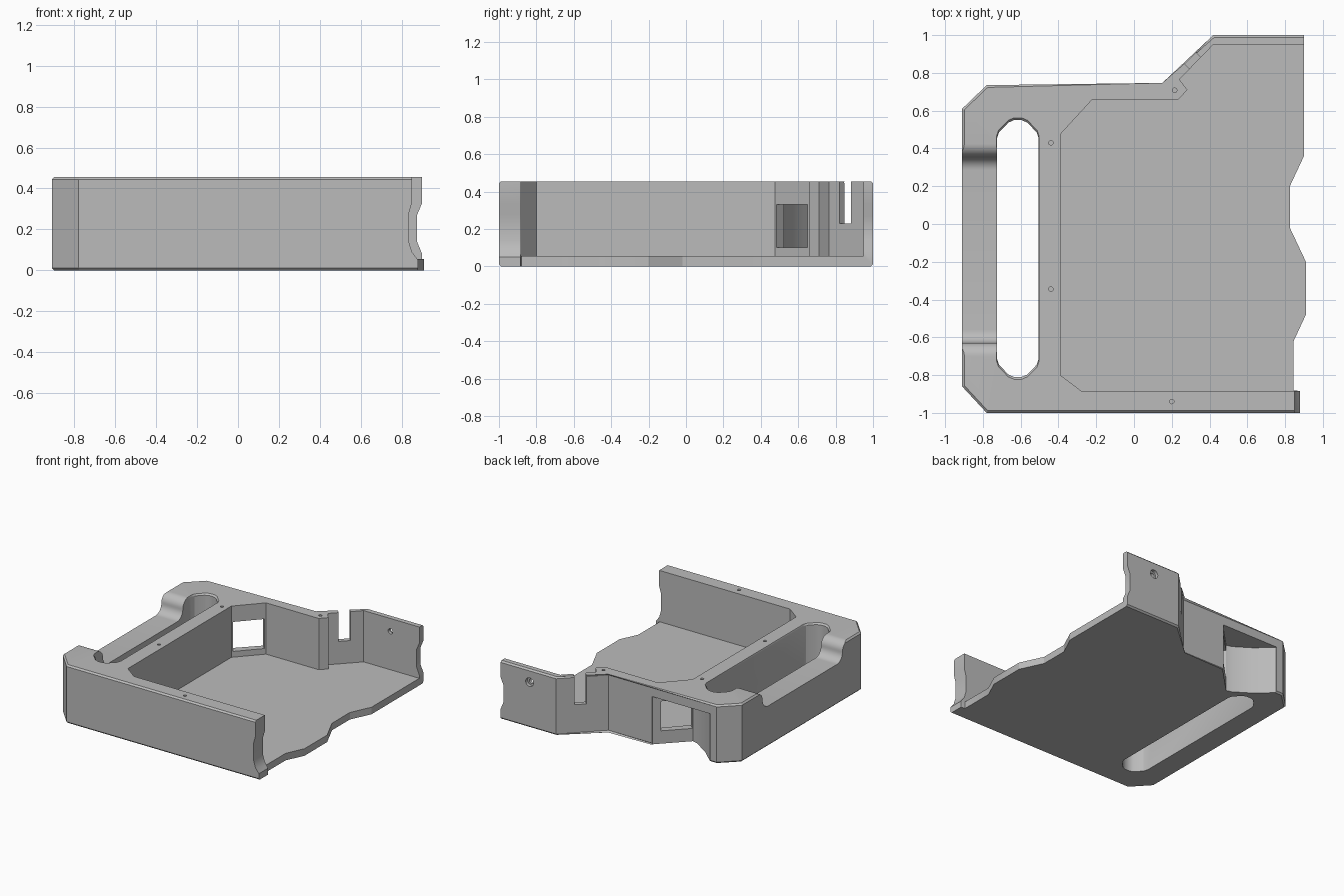
import bpy, bmesh, math
from mathutils import Matrix, Vector

cube = bpy.data.objects.get("Cube")
if cube:
    bpy.data.objects.remove(cube, do_unlink=True)

TOP = 0.455
FLOOR = 0.055


def add_object(name, bm):
    bmesh.ops.recalc_face_normals(bm, faces=bm.faces)
    mesh = bpy.data.meshes.new(name)
    bm.to_mesh(mesh)
    bm.free()
    obj = bpy.data.objects.new(name, mesh)
    bpy.context.collection.objects.link(obj)
    return obj


def prism(points, low, high, axis="z", grow=1.0):
    """Extrude a profile along an axis; grow widens the far end about its middle."""
    def place(a, b, h):
        return {"z": (a, b, h), "x": (h, a, b), "y": (a, h, b)}[axis]
    bm = bmesh.new()
    n = len(points)
    ca = (min(p[0] for p in points) + max(p[0] for p in points)) / 2
    cb = (min(p[1] for p in points) + max(p[1] for p in points)) / 2
    ends = []
    for h, dist in ((low, 0), (high, grow - 1)):
        ring = []
        for a, b in points:
            d = Vector((a - ca, b - cb))
            d += d.normalized() * dist
            ring.append(bm.verts.new(place(ca + d.x, cb + d.y, h)))
        ends.append(ring)
        bm.faces.new(ring)
    for i in range(n):
        j = (i + 1) % n
        bm.faces.new((ends[0][i], ends[0][j], ends[1][j], ends[1][i]))
    return bm


def box(center, size, turn=0.0):
    bm = bmesh.new()
    bmesh.ops.create_cube(bm, size=1, matrix=Matrix.Translation(center)
                          @ Matrix.Rotation(turn, 4, "Z") @ Matrix.Diagonal((*size, 1)))
    return bm


def rod(center, radius, length, along_y=False):
    bm = bmesh.new()
    spin = Matrix.Rotation(math.pi / 2 if along_y else 0, 4, "X")
    bmesh.ops.create_cone(bm, cap_ends=True, segments=20, radius1=radius, radius2=radius,
                          depth=length, matrix=Matrix.Translation(center) @ spin)
    return bm


# Solid body outline, with the broken edge on the +x side
outline = [(-0.91, -0.86), (-0.78, -1), (0.88, -1), (0.88, -0.885), (0.845, -0.88),
           (0.845, -0.62), (0.91, -0.48), (0.91, -0.2), (0.825, -0.02), (0.825, 0.2),
           (0.9, 0.36), (0.9, 1), (0.42, 1), (0.155, 0.735), (-0.78, 0.735), (-0.91, 0.61)]
bm = prism(outline, 0, TOP)
rim = [e for e in bm.edges
       if abs(e.verts[0].co.z - e.verts[1].co.z) < 0.01
       and not all(v.co.x > 0.8 for v in e.verts)]
bmesh.ops.bevel(bm, geom=rim, offset=0.012, segments=1, affect="EDGES")
body = add_object("case_body", bm)

cutters = []


def cut(name, bm):
    cutter = add_object(name, bm)
    cutter.hide_render = True
    cutters.append(cutter)
    mod = body.modifiers.new(name, "BOOLEAN")
    mod.operation = "DIFFERENCE"
    mod.solver = "EXACT"
    mod.object = cutter


# Main tray with a screw boss bulging in at the back
tray = [(-0.39, -0.8), (-0.28, -0.883), (1.2, -0.883), (1.2, 0.95), (0.42, 0.95),
        (0.24, 0.765), (0.283, 0.71), (0.235, 0.66), (-0.22, 0.66), (-0.39, 0.475)]
cut("tray_cut", prism(tray, FLOOR, 1))

# Hand slot with softened corners and a chamfered rim
quarter = [(0.11, 0.585), (0.1, 0.615), (0.05, 0.667), (0.02, 0.68)]
half = quarter + [(-x, y) for x, y in reversed(quarter)]
slot = [(x - 0.615, y - 0.13) for x, y in half + [(-x, -y) for x, y in half]]
cut("slot_cut", prism(slot, -0.1, 0.6))
cut("slot_rim_cut", prism(slot, TOP - 0.012, TOP + 0.012, grow=1.024))

# Lowered grip bar, with an S-shaped ramp of two quarter arcs at each end
R = 0.07
steps = [math.radians(a) for a in range(0, 91, 10)]
ramp = [(R * math.sin(a), TOP - R + R * math.cos(a)) for a in steps]
ramp += [(2 * R - R * math.cos(a), TOP - R - R * math.sin(a)) for a in steps[1:]]
middle, reach = -0.137, 0.562
left = [(middle - reach + u, z) for u, z in ramp]
right = [(middle + reach - u, z) for u, z in reversed(ramp)]
dip = left + right + [(middle + reach, 0.6), (middle - reach, 0.6)]
cut("grip_cut", prism(dip, -1, -0.62, axis="x"))

# Corner pocket open to the back and below, and the window into the tray
pocket = [(-0.22, 0.9), (-0.22, 0.73), (-0.425, 0.522), (-0.47, 0.535),
          (-0.6, 0.62), (-0.72, 0.73), (-0.72, 0.9)]
cut("pocket_cut", prism(pocket, -0.1, 0.375))
cut("window_cut", box((-0.325, 0.587, 0.215), (0.225, 0.09, 0.23), math.radians(46)))

# Notch through the slanted back wall
cut("notch_cut", box((0.305, 0.87, 0.48), (0.085, 0.18, 0.5), math.radians(45)))

# Screw holes in the rim
for i, (x, y) in enumerate([(-0.44, 0.43), (-0.44, -0.345), (0.2, -0.94), (0.215, 0.708)]):
    cut("screw_hole_cut_%d" % i, rod((x, y, TOP), 0.012, 0.2))

# Counterbored hole in the back wall
cut("back_hole_cut", rod((0.65, 0.97, 0.355), 0.02, 0.2, True))
cut("back_counterbore_cut", rod((0.65, 1.025, 0.355), 0.034, 0.1, True))

# Broken ends of the back and front walls
back_end = [(0.9, 0.33), (0.875, 0.27), (0.875, 0.14), (0.9, 0.08), (1, 0.08), (1, 0.33)]
cut("back_end_cut", prism(back_end, 0.9, 1.1, axis="y"))
front_end = [(0.85, 0.6), (0.85, 0.33), (0.835, 0.28), (0.835, 0.14), (0.85, 0.09),
             (0.88, 0.05), (1, 0.05), (1, 0.6)]
cut("front_end_cut", prism(front_end, -1.1, -0.86, axis="y"))

# Bake the cuts and drop the cutters
bpy.context.view_layer.update()
graph = bpy.context.evaluated_depsgraph_get()
final = bpy.data.meshes.new_from_object(body.evaluated_get(graph))
body.modifiers.clear()
body.data = final
for cutter in cutters:
    bpy.data.objects.remove(cutter, do_unlink=True)

# One plain grey for the whole part
grey = bpy.data.materials.new("plain_grey")
grey.use_nodes = True
colour = (0.5, 0.5, 0.5, 1)
grey.diffuse_color = colour
grey.node_tree.nodes["Principled BSDF"].inputs["Base Color"].default_value = colour
final.materials.clear()
final.materials.append(grey)

bpy.ops.object.select_all(action="DESELECT")
body.select_set(True)
bpy.context.view_layer.objects.active = body
bpy.ops.object.shade_smooth_by_angle(angle=math.radians(25))
